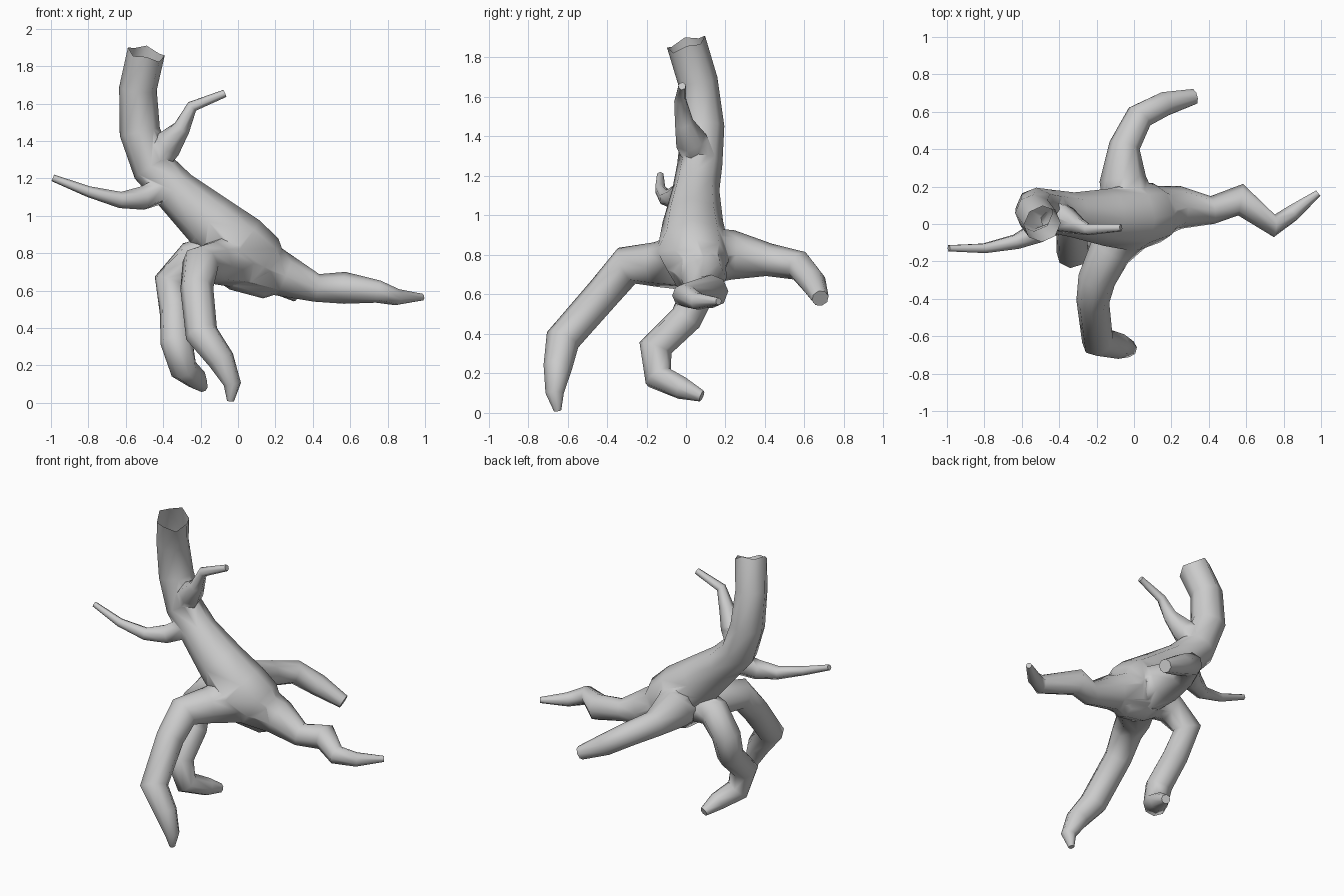
import bpy, bmesh, math
from mathutils import Vector

if "Cube" in bpy.data.objects:
    bpy.data.objects.remove(bpy.data.objects["Cube"])

def limb(name, path, sides=8, ragged=False):
    """Closed low-poly tapering tube through (x, y, z, radius) points."""
    pts = [Vector(p[:3]) for p in path]
    bm = bmesh.new()
    rings, side = [], None
    n = len(pts)
    for i, p in enumerate(pts):
        a = (p - pts[i - 1]).normalized() if i else Vector()
        b = (pts[i + 1] - p).normalized() if i < n - 1 else Vector()
        t = (a + b).normalized()
        if side is None:
            side = t.orthogonal()
        side = (side - t * side.dot(t)).normalized()
        up = t.cross(side)
        r = path[i][3] * 1.04
        ring = []
        for k in range(sides):
            ang = 2 * math.pi * k / sides
            ring.append(bm.verts.new(p + (side * math.cos(ang) + up * math.sin(ang)) * r))
        rings.append(ring)
    for r0, r1 in zip(rings, rings[1:]):
        for k in range(sides):
            j = (k + 1) % sides
            bm.faces.new((r0[k], r0[j], r1[j], r1[k]))
    bm.faces.new(rings[0][::-1])
    if ragged:
        # broken rim, temporarily closed by a fan so it can be joined
        for k, v in enumerate(rings[-1]):
            v.co.z += 0.01 * (1 if k % 2 else -1)
        c = bm.verts.new(pts[-1])
        for k in range(sides):
            bm.faces.new((rings[-1][k], rings[-1][(k + 1) % sides], c))
    else:
        bm.faces.new(rings[-1])
    bmesh.ops.recalc_face_normals(bm, faces=bm.faces)
    me = bpy.data.meshes.new(name)
    bm.to_mesh(me)
    bm.free()
    ob = bpy.data.objects.new(name, me)
    bpy.context.collection.objects.link(ob)
    return ob

# leaning trunk with swollen root crown
top = Vector((-0.49, 0, 1.87))
trunk = limb("tree_stump", [(0.2, 0.08, 0.69, .09), (0.12, 0.06, 0.75, .155), (0, 0.035, 0.835, .175),
                            (-0.15, 0.035, 0.97, .147), (-0.33, 0.05, 1.13, .115), (-0.455, 0.07, 1.26, .11),
                            (-0.525, 0.085, 1.45, .105), (-0.535, 0.06, 1.68, .097), (*top, .097)],
             ragged=True)

# branches
left_branch = limb("left_branch", [(-0.38, 0.04, 1.15, .075), (-0.51, -0.04, 1.095, .062),
                                   (-0.63, -0.095, 1.085, .042), (-0.8, -0.13, 1.13, .028),
                                   (-0.99, -0.13, 1.203, .018)], 6)
upper_branch = limb("upper_branch", [(-0.47, 0.08, 1.27, .08), (-0.375, 0.025, 1.38, .078),
                                     (-0.3, -0.01, 1.47, .046), (-0.245, -0.03, 1.585, .03),
                                     (-0.07, -0.02, 1.655, .02)], 6)

# roots
right_root = limb("right_root", [(0.06, 0.05, 0.76, .15), (0.25, 0.09, 0.68, .11), (0.42, 0.075, 0.615, .072),
                                 (0.57, 0.13, 0.615, .082), (0.75, -0.01, 0.595, .058),
                                 (0.85, 0.06, 0.565, .043), (0.985, 0.165, 0.565, .018)])
front_root = limb("front_root", [(0, 0.02, 0.77, .15), (-0.13, -0.15, 0.75, .11), (-0.2, -0.3, 0.745, .097),
                                 (-0.22, -0.415, 0.61, .085), (-0.195, -0.625, 0.37, .085),
                                 (-0.09, -0.65, 0.23, .07), (-0.03, -0.665, 0.1, .045), (-0.04, -0.65, 0.01, .018)])
left_root = limb("left_root", [(-0.06, 0.03, 0.79, .12), (-0.25, 0.05, 0.765, .095), (-0.36, 0.08, 0.65, .088),
                               (-0.335, 0, 0.48, .08), (-0.33, -0.155, 0.33, .083), (-0.29, -0.14, 0.18, .072),
                               (-0.22, -0.02, 0.125, .055), (-0.19, 0.08, 0.085, .028)])
back_root = limb("back_root", [(0, 0.03, 0.79, .15), (-0.06, 0.24, 0.8, .12), (-0.05, 0.42, 0.775, .08),
                               (0.03, 0.575, 0.745, .073), (0.16, 0.64, 0.665, .066), (0.32, 0.68, 0.58, .042)])
# underside of the crown between the roots
underside = limb("crown_underside", [(-0.13, 0.02, 0.77, .085), (0, 0.04, 0.7, .1),
                                     (0.15, 0.07, 0.64, .08), (0.26, 0.08, 0.64, .04)])

# grow all parts into one skin
parts = [left_branch, upper_branch, right_root, front_root, left_root, back_root, underside]
for p in parts:
    m = trunk.modifiers.new(p.name, 'BOOLEAN')
    m.operation, m.solver, m.object = 'UNION', 'EXACT', p
deps = bpy.context.evaluated_depsgraph_get()
mesh = bpy.data.meshes.new_from_object(trunk.evaluated_get(deps))
trunk.modifiers.clear()
trunk.data = mesh
for p in parts:
    bpy.data.objects.remove(p)

# open the trunk top and soften the shading
bm = bmesh.new()
bm.from_mesh(mesh)
cap = [v for v in bm.verts if (v.co - top).length < 0.005]
bmesh.ops.delete(bm, geom=cap, context='VERTS')
bm.to_mesh(mesh)
bm.free()
bpy.context.view_layer.objects.active = trunk
trunk.select_set(True)
bpy.ops.object.shade_smooth_by_angle(angle=math.radians(65))
